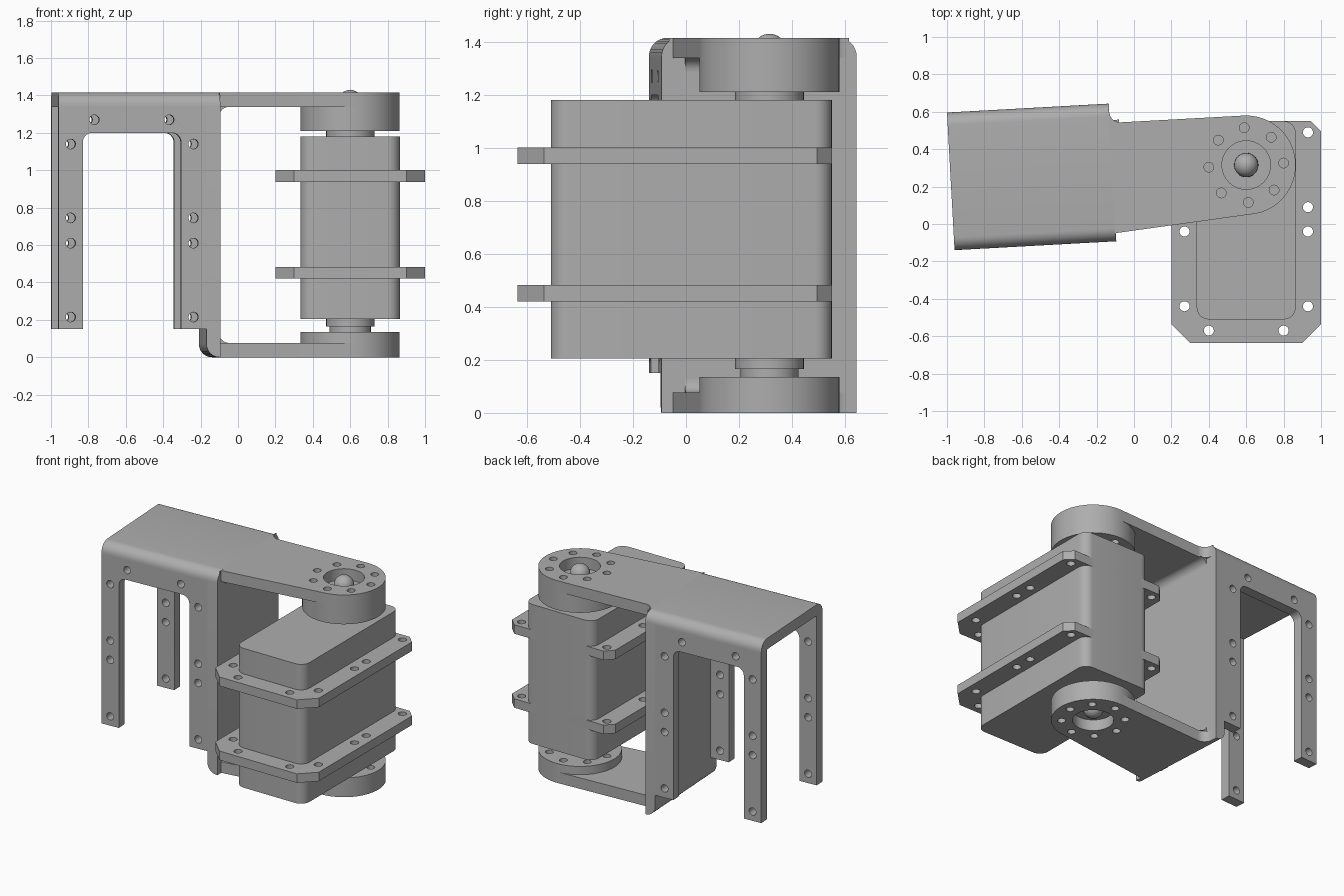
import bpy, bmesh
from math import sin, cos, pi, radians
from mathutils import Matrix, Vector

cube = bpy.data.objects.get("Cube")
if cube:
    bpy.data.objects.remove(cube, do_unlink=True)

grey = bpy.data.materials.new("plain grey")
grey.use_nodes = True
GREY = (0.42, 0.42, 0.42, 1)
grey.diffuse_color = GREY
grey.node_tree.nodes["Principled BSDF"].inputs["Base Color"].default_value = GREY

# The bracket swings about the servo shaft
SHAFT = Matrix.Translation((0.6, 0.315, 0)) @ Matrix.Rotation(radians(3.15), 4, "Z")
STAND = Matrix.Identity(4)
# Drawing planes: outline axes and extrusion axis
PLANES = {
    "z": Matrix.Identity(4),
    "y": Matrix(((1, 0, 0, 0), (0, 0, 1, 0), (0, 1, 0, 0), (0, 0, 0, 1))),
    "x": Matrix(((0, 0, 1, 0), (1, 0, 0, 0), (0, 1, 0, 0), (0, 0, 0, 1))),
}


def circle(cx, cy, r, n=20):
    return [(cx + r * cos(2 * pi * i / n), cy + r * sin(2 * pi * i / n)) for i in range(n)]


def rounded(points, steps=8):
    """Polygon from (x, y) or (x, y, radius); right-angled corners get rounded."""
    out = []
    for i, p in enumerate(points):
        here = Vector(p[:2])
        if len(p) < 3:
            out.append(tuple(here))
            continue
        a = (Vector(points[i - 1][:2]) - here).normalized() * p[2]
        b = (Vector(points[(i + 1) % len(points)][:2]) - here).normalized() * p[2]
        centre = here + a + b
        for k in range(steps + 1):
            t = pi / 2 * k / steps
            out.append(tuple(centre - b * cos(t) - a * sin(t)))
    return out


def finish(obj, matrix):
    bm = bmesh.new()
    bm.from_mesh(obj.data)
    bmesh.ops.remove_doubles(bm, verts=bm.verts, dist=0.0001)
    bmesh.ops.transform(bm, matrix=matrix, verts=bm.verts)
    bmesh.ops.recalc_face_normals(bm, faces=bm.faces)
    bm.to_mesh(obj.data)
    bm.free()
    obj.data.materials.clear()
    obj.data.materials.append(grey)
    bpy.ops.object.select_all(action="DESELECT")
    obj.select_set(True)
    bpy.context.view_layer.objects.active = obj
    bpy.ops.object.shade_smooth_by_angle(angle=radians(30))


def plate(name, outline, lo, hi, holes=(), axis="z", frame=STAND):
    """Extrude an outline with holes from lo to hi along an axis."""
    curve = bpy.data.curves.new(name, "CURVE")
    curve.dimensions = "2D"
    curve.fill_mode = "BOTH"
    curve.extrude = (hi - lo) / 2
    for loop in (outline, *holes):
        spline = curve.splines.new("POLY")
        spline.points.add(len(loop) - 1)
        for point, (x, y) in zip(spline.points, loop):
            point.co = (x, y, 0, 1)
        spline.use_cyclic_u = True
    obj = bpy.data.objects.new(name, curve)
    bpy.context.collection.objects.link(obj)
    bpy.ops.object.select_all(action="DESELECT")
    obj.select_set(True)
    bpy.context.view_layer.objects.active = obj
    bpy.ops.object.convert(target="MESH")
    obj = bpy.context.view_layer.objects.active
    finish(obj, frame @ PLANES[axis] @ Matrix.Translation((0, 0, (lo + hi) / 2)))
    return obj


# Servo body
plate("servo_body", rounded([(0.335, -0.51, 0.065), (0.865, -0.51, 0.065),
                             (0.865, 0.55, 0.065), (0.335, 0.55, 0.065)]), 0.205, 1.18)

# Mounting flanges with clipped corners and screw holes
half_edge = [(0.3, -0.635), (0.4, -0.535), (0.4, 0.495), (0.345, 0.55)]
flange = [(0.6 + x, y) for x, y in half_edge] + [(0.6 - x, y) for x, y in reversed(half_edge)]
screws = [(0.2, -0.57)] + [(0.33, y) for y in (-0.44, -0.04, 0.09, 0.49)]
screw_holes = [circle(0.6 + s * x, y, 0.027) for x, y in screws for s in (-1, 1)]
for name, z in (("lower_flange", 0.42), ("upper_flange", 0.938)):
    plate(name, flange, z, z + 0.063, screw_holes)

# Shaft necks
for name, r, lo, hi in (("upper_neck", 0.13, 1.17, 1.22), ("lower_collar", 0.13, 0.165, 0.21),
                        ("lower_neck", 0.11, 0.12, 0.17)):
    plate(name, circle(0, 0, r, 32), lo, hi, frame=SHAFT)

# Horn discs, arms and shaft screws
ARM, HALF, WALL, BACK = 0.265, 0.3685, -0.716, -0.79
bolts = [circle(0.2 * cos(i * pi / 4), 0.2 * sin(i * pi / 4), 0.026) for i in range(8)]
recess = circle(0, 0, 0.13, 32)
tip = [(ARM * sin(pi * i / 24), -ARM * cos(pi * i / 24)) for i in range(25)]
arm = rounded([(WALL - 0.004, -0.34), (WALL, -0.34), (WALL, -ARM, 0.06)]) + tip \
    + rounded([(0, ARM), (WALL, ARM, 0.06), (WALL, 0.34), (WALL - 0.004, 0.34)])[1:]
for side, arm_z, disc_z, ball_z in (("upper", (1.338, 1.415), (1.21, 1.338), 1.365),
                                    ("lower", (0, 0.077), (0.077, 0.135), 0.085)):
    plate(side + "_arm", arm, *arm_z, [recess] + bolts, frame=SHAFT)
    plate(side + "_horn", circle(0, 0, ARM, 48), *disc_z, bolts, frame=SHAFT)
    bpy.ops.mesh.primitive_uv_sphere_add(segments=24, ring_count=12, radius=0.065)
    ball = bpy.context.object
    ball.name = side + "_shaft_screw"
    finish(ball, SHAFT @ Matrix.Translation((0, 0, ball_z)))

# Bracket wall, its lower bend, and the fillets inside both bends
plate("bracket_wall", rounded([(-HALF, 0.077), (HALF, 0.077), (HALF, 1.415, 0.07),
                               (-HALF, 1.415, 0.07)]), BACK, WALL, axis="x", frame=SHAFT)
plate("lower_bend", rounded([(BACK, 0.077), (BACK, 0, 0.07), (WALL, 0), (WALL, 0.077)]),
      -HALF, HALF, axis="y", frame=SHAFT)
for name, z, d in (("upper_fillet", 1.338, -0.05), ("lower_fillet", 0.077, 0.05)):
    curve = [(WALL + 0.05 * (1 - sin(t)), z + d * (1 - cos(t)))
             for t in (pi / 2 * i / 8 for i in range(9))]
    plate(name, [(WALL, z)] + curve, -0.28, 0.28, axis="y", frame=SHAFT)

# Channel roof with rounded long edges
END = -1.582
plate("channel_roof", rounded([(-HALF, 1.338), (HALF, 1.338), (HALF, 1.415, 0.07),
                               (-HALF, 1.415, 0.07)]), END, BACK, axis="x", frame=SHAFT)

# Channel sides: a band and two drilled legs each
side = rounded([(END, 0.15), (-1.452, 0.15), (-1.452, 1.2, 0.05), (-0.926, 1.2, 0.05),
                (-0.926, 0.15), (BACK, 0.15), (BACK, 1.338), (END, 1.338)])
drill = [(u, 1.27) for u in (-1.39, -0.99)] \
    + [(u, z) for u in (-1.517, -0.86) for z in (0.215, 0.61, 0.745, 1.14)]
drill_holes = [circle(u, z, 0.026) for u, z in drill]
for name, v in (("front_channel_side", -HALF), ("back_channel_side", HALF - 0.07)):
    plate(name, side, v, v + 0.07, drill_holes, axis="y", frame=SHAFT)
